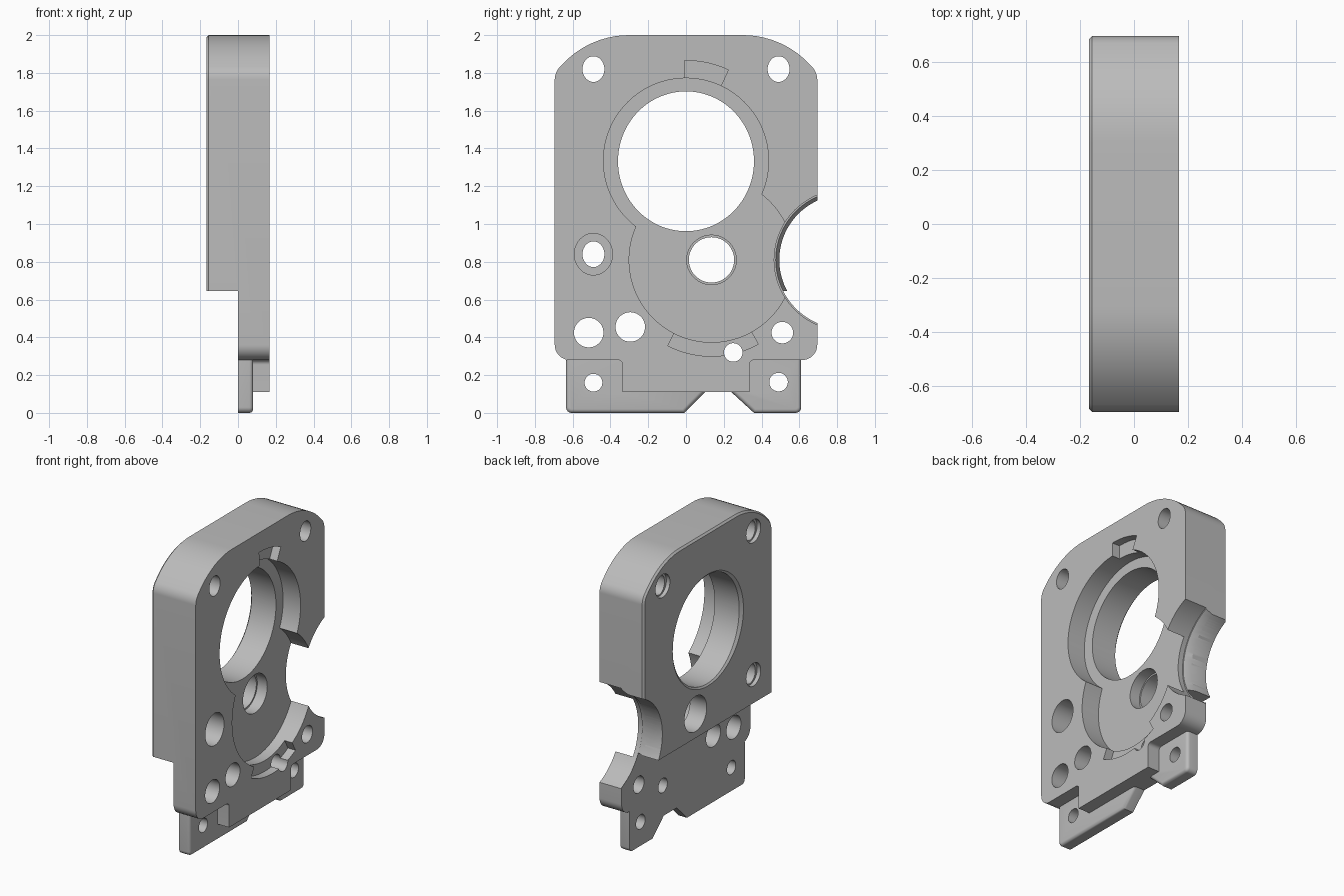
import bpy, bmesh, math
from mathutils import Vector

if "Cube" in bpy.data.objects:
    bpy.data.objects.remove(bpy.data.objects["Cube"])

grey = bpy.data.materials.new("machined grey")
grey.diffuse_color = (0.5, 0.5, 0.5, 1)
grey.use_nodes = True
grey.node_tree.nodes["Principled BSDF"].inputs["Base Color"].default_value = grey.diffuse_color


def make_object(name, bm):
    bmesh.ops.recalc_face_normals(bm, faces=bm.faces)
    mesh = bpy.data.meshes.new(name)
    bm.to_mesh(mesh)
    bm.free()
    mesh.materials.append(grey)
    ob = bpy.data.objects.new(name, mesh)
    bpy.context.collection.objects.link(ob)
    return ob


def rounded(corners, steps=10):
    """Polygon of (y, z, fillet radius) turned into points with filleted corners."""
    pts = []
    for i, (y, z, r) in enumerate(corners):
        p = Vector((y, z))
        a = (Vector(corners[i - 1][:2]) - p).normalized()
        b = (Vector(corners[(i + 1) % len(corners)][:2]) - p).normalized()
        if r == 0:
            pts.append(p)
            continue
        half = a.angle(b) / 2
        centre = p + (a + b).normalized() * (r / math.sin(half))
        start = p + a * (r / math.tan(half)) - centre
        end = p + b * (r / math.tan(half)) - centre
        turn = math.atan2(start.x * end.y - start.y * end.x, start.dot(end))
        for k in range(steps + 1):
            t = turn * k / steps
            c, s = math.cos(t), math.sin(t)
            pts.append(centre + Vector((start.x * c - start.y * s, start.x * s + start.y * c)))
    return pts


def prism(pts, x0, x1):
    """Extrude a (y, z) outline along x."""
    bm = bmesh.new()
    base = bm.faces.new([bm.verts.new((x0, p[0], p[1])) for p in pts])
    ext = bmesh.ops.extrude_face_region(bm, geom=[base])
    bmesh.ops.translate(bm, vec=(x1 - x0, 0, 0),
                        verts=[v for v in ext["geom"] if isinstance(v, bmesh.types.BMVert)])
    return bm


def ring(y, z, ry, rz=None, a0=0.0, a1=360.0, n=64):
    rz = rz or ry
    span = n if a1 - a0 >= 360 else n - 1
    return [(y + ry * math.cos(math.radians(a0 + (a1 - a0) * i / span)),
             z + rz * math.sin(math.radians(a0 + (a1 - a0) * i / span))) for i in range(n)]


def cut(ob, bm):
    cutter = make_object("cutter", bm)
    cutter.hide_render = True
    mod = ob.modifiers.new("cut", 'BOOLEAN')
    mod.operation, mod.solver, mod.object = 'DIFFERENCE', 'EXACT', cutter
    bpy.context.view_layer.objects.active = ob
    bpy.ops.object.modifier_apply(modifier=mod.name)
    bpy.data.objects.remove(cutter)


def bore(ob, y, z, ry, rz=None, x0=-1.0, x1=1.0, n=64):
    cut(ob, prism(ring(y, z, ry, rz, n=n), x0, x1))


def cone(ob, y, z, xa, ra, xb, rb, n=64):
    bm = bmesh.new()
    loops = [[bm.verts.new((x, *p)) for p in ring(y, z, r, n=n)] for x, r in ((xa, ra), (xb, rb))]
    bm.faces.new(loops[0])
    bm.faces.new(loops[1])
    for i in range(n):
        j = (i + 1) % n
        bm.faces.new((loops[0][i], loops[0][j], loops[1][j], loops[1][i]))
    cut(ob, bm)


def finish(ob):
    bpy.ops.object.select_all(action='DESELECT')
    ob.select_set(True)
    bpy.context.view_layer.objects.active = ob
    bpy.ops.object.shade_smooth_by_angle(angle=math.radians(30))


# Housing slab with filleted outline and a softened rear rim
outline = rounded([
    (0.507, 2.0, 0.483), (0.695, 1.803, 0.1), (0.695, 0.28, 0.08), (0.335, 0.28, 0.025),
    (0.335, 0.11, 0), (-0.335, 0.11, 0), (-0.335, 0.28, 0.025), (-0.695, 0.28, 0.08),
    (-0.695, 1.803, 0.1), (-0.507, 2.0, 0.483)])
bm = prism(outline, -0.167, 0.167)
rim = [e for e in bm.edges if all(v.co.x < -0.16 for v in e.verts)]
bmesh.ops.bevel(bm, geom=rim, offset=0.012, segments=1, affect='EDGES')
housing = make_object("housing", bm)

# Rear step: the lower half is only the thin plate
cut(housing, prism([(-1, -1), (1, -1), (1, 0.645), (-1, 0.645)], -1, 0.0))

# Side notch, wider at the front with a tapered transition
NY, NZ = 0.839, 0.81
bore(housing, NY, NZ, 0.345, n=128)
cone(housing, NY, NZ, 0.02, 0.372, -0.06, 0.34, n=128)
bore(housing, NY, NZ, 0.372, x0=0.0, n=128)

# Front pockets: two overlapping round recesses with shallow clearance arcs
FLOOR = 0.035
bore(housing, 0, 1.335, 0.437, x0=FLOOR, n=128)
bore(housing, 0.135, 0.81, 0.436, x0=FLOOR, n=128)
for y, z, r0, r1, a0, a1 in ((0, 1.335, 0.40, 0.53, 65, 91), (0.135, 0.81, 0.40, 0.51, 243, 299)):
    arc = ring(y, z, r1, a0=a0, a1=a1, n=20) + ring(y, z, r0, a0=a0, a1=a1, n=20)[::-1]
    cut(housing, prism(arc, 0.11, 1))

# Main bore with rear chamfer, and the stepped shaft hole
bore(housing, 0, 1.332, 0.36, 0.37, n=128)
cone(housing, 0, 1.332, -0.15, 0.36, -0.175, 0.392, n=128)
bore(housing, 0.135, 0.81, 0.12)
bore(housing, 0.135, 0.81, 0.131, x0=-0.04)

# Bolt holes with rear countersinks
for y, z in ((-0.49, 1.82), (0.49, 1.82), (-0.49, 0.84)):
    bore(housing, y, z, 0.058, 0.068)
    bore(housing, y, z, 0.078, x0=-1, x1=-0.14)
bore(housing, -0.49, 0.84, 0.101, 0.11, x0=0.0)

# Plain holes in the thin plate
for y, z, r in ((-0.515, 0.425, 0.078), (-0.295, 0.455, 0.078),
                (0.51, 0.425, 0.057), (0.25, 0.32, 0.049)):
    bore(housing, y, z, r)
finish(housing)

# Thin foot tabs beside and below the plate, rounded on the front edges
tabs = {
    "left_foot_tab": ([(-0.335, 0.28, 0), (-0.635, 0.28, 0), (-0.635, 0, 0.03), (-0.01, 0, 0),
                       (0.1, 0.11, 0), (-0.335, 0.11, 0)], (-0.49, 0.16, 0.047)),
    "right_foot_tab": ([(0.335, 0.28, 0), (0.61, 0.28, 0), (0.61, 0, 0.03), (0.36, 0, 0),
                        (0.24, 0.11, 0), (0.335, 0.11, 0)], (0.49, 0.163, 0.049)),
}
for name, (corners, hole) in tabs.items():
    bm = prism(rounded(corners, 6), 0.0, 0.08)
    side = abs(corners[1][0]) - 0.001

    def is_outer(e):
        m = (e.verts[0].co + e.verts[1].co) / 2
        flat = all(abs(v.co.z - 0.11) < 1e-4 or abs(v.co.z - 0.28) < 1e-4 for v in e.verts)
        inner = all(abs(abs(v.co.y) - 0.335) < 1e-4 for v in e.verts)
        return m.x > 0.079 and not flat and not inner

    bmesh.ops.bevel(bm, geom=[e for e in bm.edges if is_outer(e)],
                    offset=0.02, segments=4, profile=0.5, affect='EDGES')
    tab = make_object(name, bm)
    bore(tab, *hole)
    finish(tab)
